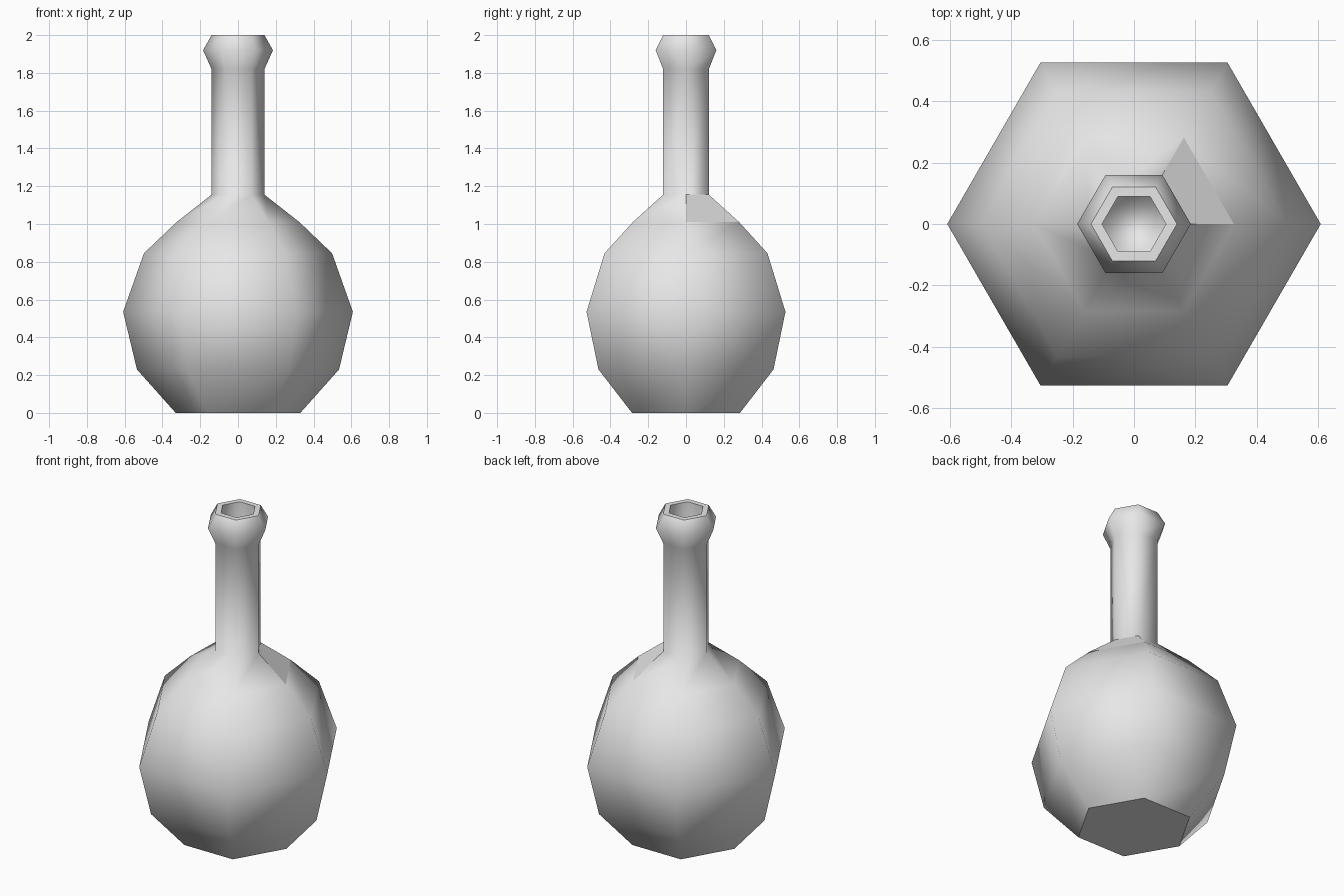
import bpy, bmesh
from math import cos, sin, pi

cube = bpy.data.objects.get("Cube")
if cube:
    bpy.data.objects.remove(cube, do_unlink=True)

mat = bpy.data.materials.new("plain grey")
mat.use_nodes = True
grey = (0.8, 0.8, 0.8, 1)
mat.diffuse_color = grey
mat.node_tree.nodes["Principled BSDF"].inputs["Base Color"].default_value = grey

# Corner radius and height, from the base up the outside and down into the mouth
SIDES = 6
profile = [(0.33, 0), (0.535, 0.23), (0.608, 0.535), (0.498, 0.845), (0.325, 1.01),
           (0.14, 1.155), (0.14, 1.82), (0.185, 1.92), (0.14, 2.0),
           (0.104, 2.0), (0.104, 1.2)]
SHOULDER, RIM = 4, 8

bm = bmesh.new()
rings = [[bm.verts.new((r * cos(2 * pi * i / SIDES), r * sin(2 * pi * i / SIDES), z))
          for i in range(SIDES)] for r, z in profile]

# Walls: smooth, except the flat rim and one flat shoulder panel
for k, (low, high) in enumerate(zip(rings, rings[1:])):
    for i in range(SIDES):
        j = (i + 1) % SIDES
        face = bm.faces.new((low[i], low[j], high[j], high[i]))
        face.smooth = k != RIM and not (k == SHOULDER and i == 0)

# Flat base and smooth mouth floor
bm.faces.new(rings[0][::-1])
bm.faces.new(rings[-1]).smooth = True
bm.normal_update()

mesh = bpy.data.meshes.new("bottle")
bm.to_mesh(mesh)
bm.free()
mesh.materials.append(mat)
bottle = bpy.data.objects.new("bottle", mesh)
bpy.context.collection.objects.link(bottle)
